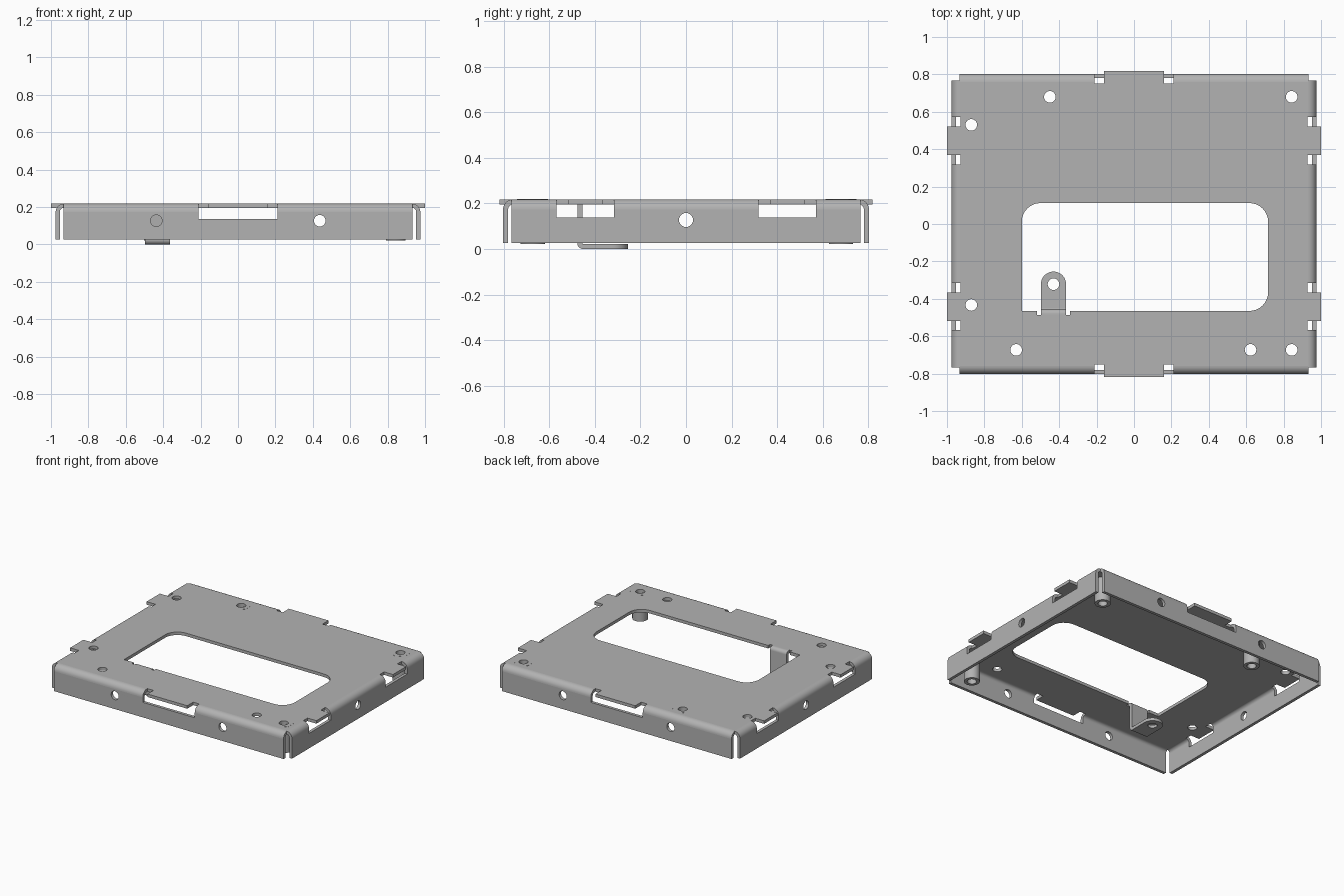
import bpy, bmesh
from math import cos, sin, pi, radians
from mathutils import Matrix, Vector

cube = bpy.data.objects.get("Cube")
if cube:
    bpy.data.objects.remove(cube)

# Material
steel = bpy.data.materials.new("light grey steel")
steel.use_nodes = True
GREY = (0.45, 0.45, 0.45, 1)
steel.diffuse_color = GREY
steel.node_tree.nodes["Principled BSDF"].inputs["Base Color"].default_value = GREY

# Shared dimensions
T = 0.022                    # sheet thickness
TOP, BOTTOM = 0.218, 0.027   # sheet top, flange bottom
R = 0.045                    # outer bend radius
SILL = 0.137                 # lower edge of flange windows
HOLE = 0.031
X, Y, Z = Vector((1, 0, 0)), Vector((0, 1, 0)), Vector((0, 0, 1))
parts = []


def arc(cx, cy, r, start, end, steps=8):
    angles = [radians(start + (end - start) * i / steps) for i in range(steps + 1)]
    return [(cx + r * cos(a), cy + r * sin(a)) for a in angles]


def circle(cx, cy, r=HOLE, sides=32, turn=0):
    return arc(cx, cy, r, turn, turn + 360, sides)[:-1]


def panel(name, loops, depth, origin, u, v):
    """Flat outline with holes, drawn on axes u and v, thickened about origin."""
    curve = bpy.data.curves.new(name, 'CURVE')
    curve.dimensions, curve.fill_mode, curve.extrude = '2D', 'BOTH', depth / 2
    for loop in loops:
        spline = curve.splines.new('POLY')
        spline.points.add(len(loop) - 1)
        for point, (a, b) in zip(spline.points, loop):
            point.co = (a, b, 0, 1)
        spline.use_cyclic_u = True
    helper = bpy.data.objects.new(name + " outline", curve)
    bpy.context.collection.objects.link(helper)
    graph = bpy.context.evaluated_depsgraph_get()
    mesh = bpy.data.meshes.new_from_object(helper.evaluated_get(graph))
    bpy.data.objects.remove(helper)
    frame = Matrix((u, v, u.cross(v))).transposed().to_4x4()
    mesh.transform(Matrix.Translation(origin) @ frame)
    bm = bmesh.new()
    bm.from_mesh(mesh)
    bmesh.ops.remove_doubles(bm, verts=bm.verts, dist=1e-5)
    bmesh.ops.recalc_face_normals(bm, faces=bm.faces)
    bm.to_mesh(mesh)
    bm.free()
    mesh.materials.clear()
    mesh.materials.append(steel)
    obj = bpy.data.objects.new(name, mesh)
    bpy.context.collection.objects.link(obj)
    parts.append(obj)
    return obj


# Each side: name, along axis, half length, flat edge distance, tab reach,
# notch depth, window half width, tab half width, window centres, hole positions
front_spec = (0.932, 0.758, 0.819, 0.75, 0.211, 0.161, [0], [-0.437, 0.437])
side_spec = (0.766, 0.93, 1.0, 0.928, 0.126, 0.077, [-0.442, 0.445], [0])
sides = [("front", X, front_spec), ("left", Y, side_spec),
         ("back", -X, front_spec), ("right", -Y, side_spec)]

plate_outline = []
for name, along, (half, edge, reach, notch, window, tab, centres, holes) in sides:
    out = along.cross(Z)
    if name in ("back", "right"):
        centres = [-c for c in reversed(centres)]

    # Plate edge with notches and projecting tabs
    corner = 0.93 if name in ("front", "back") else 0.758
    rim = [(-corner, edge)]
    for c in centres:
        rim += [(c - window, edge), (c - window, notch), (c - tab, notch), (c - tab, reach),
                (c + tab, reach), (c + tab, notch), (c + window, notch), (c + window, edge)]
    plate_outline += [tuple((along * a + out * o).xy) for a, o in rim]

    # Flange wall with window cut-outs and round holes
    shoulder = TOP - R
    wall = [(-half, BOTTOM), (half, BOTTOM), (half, shoulder)]
    for c in reversed(centres):
        wall += [(c + window, shoulder), (c + window, SILL),
                 (c - window, SILL), (c - window, shoulder)]
    wall.append((-half, shoulder))
    panel(name + " flange", [wall] + [circle(h, 0.127) for h in holes], T,
          out * (edge + R - T / 2), along, Z)

    # Rounded bends between the windows
    bend = arc(edge, shoulder, R, 0, 90) + arc(edge, shoulder, R - T, 90, 0)
    stops = [-half] + [c + s for c in centres for s in (-window, window)] + [half]
    for a, b in zip(stops[::2], stops[1::2]):
        panel(name + " bend", [bend], b - a, along * (a + b) / 2, out, Z)

# Top plate with the large opening, screw holes and hexagonal seats
L, RT, LO, HI, C = -0.6, 0.717, -0.465, 0.112, 0.1
BRACKET_L, BRACKET_R, ROOT = -0.498, -0.363, -0.487
RELIEF = 0.021
opening = [(L, LO), (BRACKET_L - RELIEF, LO), (BRACKET_L - RELIEF, ROOT),
           (BRACKET_R + RELIEF, ROOT), (BRACKET_R + RELIEF, LO)]
opening += arc(RT - C, LO + C, C, -90, 0) + arc(RT - C, HI - C, C, 0, 90)
opening += arc(L + C, HI - C, C, 90, 180)
screw_holes = [(-0.87, 0.53), (-0.87, -0.433), (-0.63, -0.673), (0.623, -0.673)]
standoffs = [(-0.45, 0.68), (0.843, 0.68), (0.843, -0.673)]
HEX = 0.068
panel("top plate",
      [plate_outline, opening] + [circle(x, y) for x, y in screw_holes]
      + [circle(x, y, HEX, 6, 30) for x, y in standoffs],
      T, Z * (TOP - T / 2), X, Y)

# Standoffs: flush hexagonal head and hollow round post
for x, y in standoffs:
    panel("standoff head", [circle(x, y, HEX, 6, 30), circle(x, y)], T,
          Z * (TOP - T / 2 + 0.0005), X, Y)
    low, high = 0.021, TOP - T
    panel("standoff post", [circle(x, y, 0.053), circle(x, y)], high - low,
          Z * (low + high) / 2, X, Y)

# Bracket: folded strip hanging from the opening, then a rounded foot
BIG, SMALL = 0.025, 0.003
wall_back = -0.477
top_c = (wall_back - SMALL, TOP - BIG)
low_c = (wall_back + BIG, BIG)
fold = [(ROOT, TOP - T), (ROOT, TOP)]
fold += arc(*top_c, BIG, 90, 0) + arc(*low_c, SMALL, 180, 270)
fold += arc(*low_c, BIG, 270, 180) + arc(*top_c, SMALL, 0, 90)
mid = (BRACKET_L + BRACKET_R) / 2
width = BRACKET_R - BRACKET_L
panel("bracket fold", [fold], width, X * mid, Y, Z)
foot = [(BRACKET_L, low_c[0]), (BRACKET_R, low_c[0])]
foot += arc(mid, -0.322, width / 2, 0, 180, 20)
panel("bracket foot", [foot, circle(mid, -0.322)], T, Z * T / 2, X, Y)

# Smooth the curved faces, keep the edges sharp
bpy.ops.object.select_all(action='DESELECT')
for obj in parts:
    obj.select_set(True)
bpy.context.view_layer.objects.active = parts[0]
bpy.ops.object.shade_smooth_by_angle(angle=radians(30))
